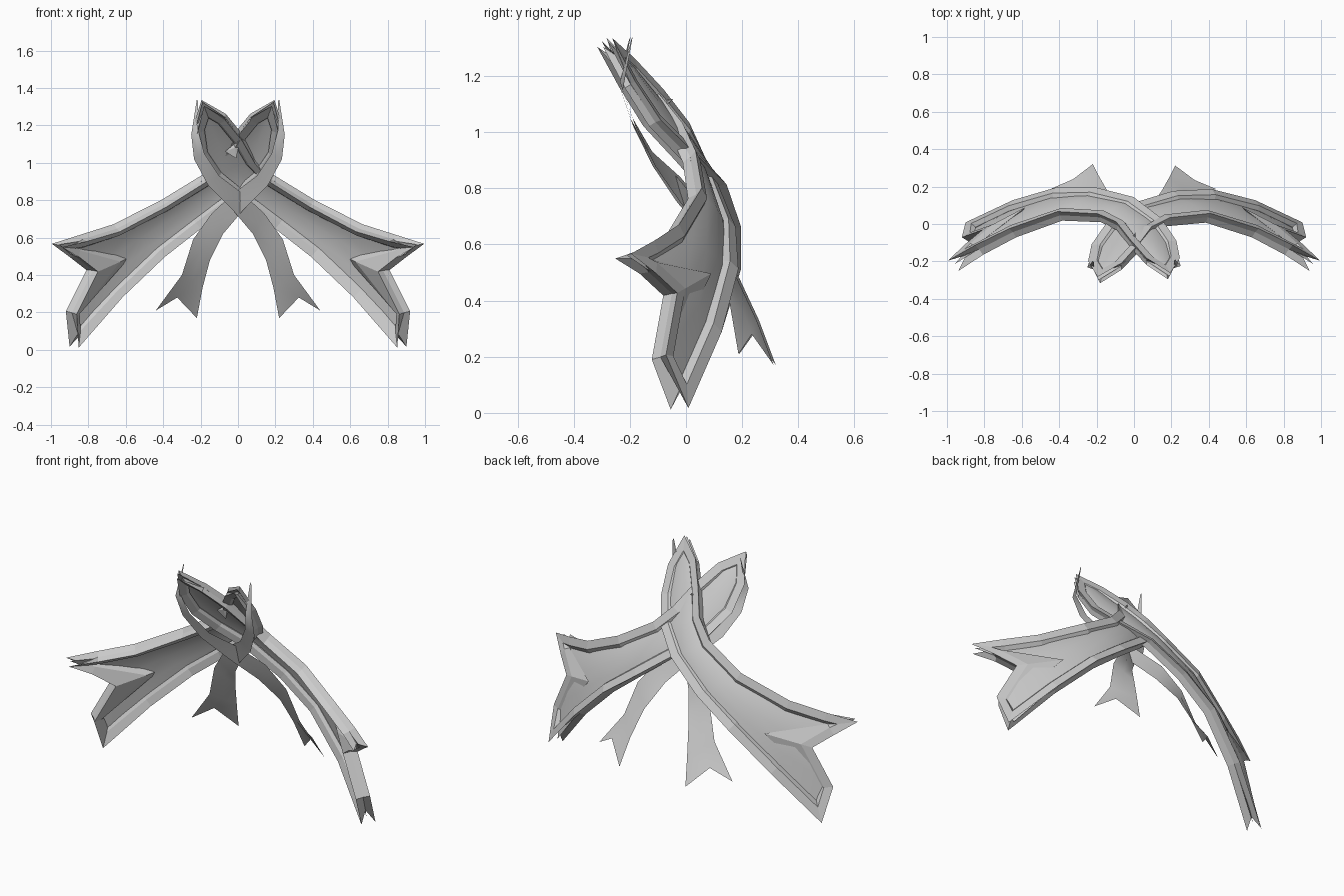
import bpy, bmesh, math
from mathutils import Vector as V

if "Cube" in bpy.data.objects:
    bpy.data.objects.remove(bpy.data.objects["Cube"])

# Wide sash edges (upper, lower) from pointed top to flared end; it runs to -x
UPPER = [(.06, -.20, 1.25), (-.03, -.10, 1.14), (-.10, -.01, 1.02), (-.19, .03, .92),
         (-.40, .04, .79), (-.65, -.05, .66), (-.83, -.14, .605), (-.975, -.225, .56)]
LOWER = [(.24, -.20, 1.17), (.22, -.11, 1.03), (.14, .01, .91), (0, .12, .80),
         (-.20, .17, .65), (-.40, .17, .50), (-.63, .10, .28), (-.88, -.02, .01)]
TIP = (.19, -.28, 1.325)
# swallowtail end, between the two end corners
END = [(-.88, -.135, .49), (-.79, -.06, .42), (-.90, -.10, .20)]

# Narrow ribbon edges
NARROW_A = [(.22, -.19, 1.34), (.25, -.225, 1.15), (.235, -.18, 1.02), (.16, -.11, .88), (.03, -.02, .75),
            (-.08, .09, .62), (-.15, .19, .48), (-.19, .26, .33), (-.22, .32, .17)]
NARROW_B = [(.215, -.195, 1.33), (.215, -.235, 1.18), (.18, -.19, 1.05), (.10, -.12, .93), (-.02, -.02, .84),
            (-.14, .07, .73), (-.24, .12, .59), (-.30, .16, .40), (-.44, .19, .21)]


def make(name, verts, faces, side, shift, smooth):
    pts = []
    for p in verts:
        # the second layer tucks in front where the two cross
        f = shift * max(0, 1 - abs(p[0]) / .6)
        pts.append((p[0] * side, p[1] - f, p[2]))
    me = bpy.data.meshes.new(name)
    me.from_pydata(pts, [], faces)
    bm = bmesh.new()
    bm.from_mesh(me)
    bmesh.ops.remove_doubles(bm, verts=bm.verts, dist=.0005)
    bmesh.ops.recalc_face_normals(bm, faces=bm.faces)
    bm.to_mesh(me)
    bm.free()
    ob = bpy.data.objects.new(name, me)
    bpy.context.collection.objects.link(ob)
    for p in me.polygons:
        p.use_smooth = smooth
    return ob


def grid_faces(rows, cols):
    return [(r * cols + c, r * cols + c + 1, (r + 1) * cols + c + 1, (r + 1) * cols + c)
            for r in range(rows - 1) for c in range(cols - 1)]


def sash(side, shift, label):
    U = [V(TIP)] + [V(p) for p in UPPER]
    L = [V(TIP)] + [V(p) for p in LOWER]
    n = len(U)
    # outward normals along each edge
    norms = []
    for i in range(n):
        a, b = max(i - 1, 0), min(i + 1, n - 1)
        k = max(i, 1)
        across = L[k] - U[k]
        along = (U[b] + L[b]) - (U[a] + L[a])
        norms.append(across.cross(along).normalized())
    # centre panel
    verts = []
    for i in range(n):
        for j in range(5):
            v = .06 + .88 * j / 4
            p = U[i].lerp(L[i], v)
            if i == n - 1:
                q = [U[i]] + [V(e) for e in END] + [L[i]]
                prev = U[i - 1].lerp(L[i - 1], v)
                p = q[j].lerp(prev, .12)
            bulge = .022 * math.sin(math.pi * j / 4) * min(i, 1)
            verts.append(p + norms[i] * bulge)
    make(label + "_sash_panel", verts, grid_faces(n, 5), side, shift, True)

    # folded hem swept round the whole outline
    loop = U + [V(e) for e in END] + L[:0:-1]
    ln = norms + [norms[-1]] * 3 + norms[:0:-1]
    grow = [.7 + .5 * i / (n - 1) for i in range(n)]
    lg = grow + [1.2] * 3 + grow[:0:-1]
    corners = (0, n - 1, n + 3)
    notch = n + 1
    verts, m = [], len(loop)
    for i in range(m):
        d1 = (loop[i] - loop[i - 1]).normalized()
        d2 = (loop[(i + 1) % m] - loop[i]).normalized()
        i1, i2 = d1.cross(ln[i]).normalized(), d2.cross(ln[i]).normalized()
        miter = (i1 + i2).normalized()
        inward = miter * (.055 / max(miter.dot(i1), .42))
        # back edge, back lip, inner crease, front lip, front edge, valley between
        profile = [(0, .03), (.85, .026), (1.15, .006), (.95, -.012), (.3, -.034), (.25, 0)]
        if i in corners:
            profile[4], profile[5] = (.1, -.036), (.75, 0)
        if i == notch:
            profile[2], profile[3] = (3.6, .012), (2.6, -.005)
        for w, h in profile:
            verts.append(loop[i] + inward * w + ln[i] * h * lg[i])
    k = 6
    faces = [(i * k + j, i * k + (j + 1) % k, (i + 1) % m * k + (j + 1) % k, (i + 1) % m * k + j)
             for i in range(m) for j in range(k)]
    make(label + "_sash_hem", verts, faces, side, shift, False)


def narrow_ribbon(side, shift, label):
    verts = []
    n = len(NARROW_A)
    for i, (a, b) in enumerate(zip(NARROW_A, NARROW_B)):
        a, b = V(a), V(b)
        mid = (a + b) / 2
        if i == n - 1:
            mid = V((-.325, .24, .28))      # notch of the tail
        verts += [a, mid, b]
    make(label + "_narrow_ribbon", verts, grid_faces(n, 3), side, shift, True)


for side, shift, label in ((1, 0, "left"), (-1, .03, "right")):
    sash(side, shift, label)
    narrow_ribbon(side, shift * (.4 if side < 0 else 1), label)

# small crumpled star knot where the ribbons meet
bm = bmesh.new()
bmesh.ops.create_icosphere(bm, subdivisions=1, radius=.03)
for i, v in enumerate(bm.verts):
    v.co *= 2.2 if i % 3 == 0 else .6
    v.co += V((-.01, -.10, 1.09))
me = bpy.data.meshes.new("knot")
bm.to_mesh(me)
bm.free()
bpy.context.collection.objects.link(bpy.data.objects.new("knot", me))
